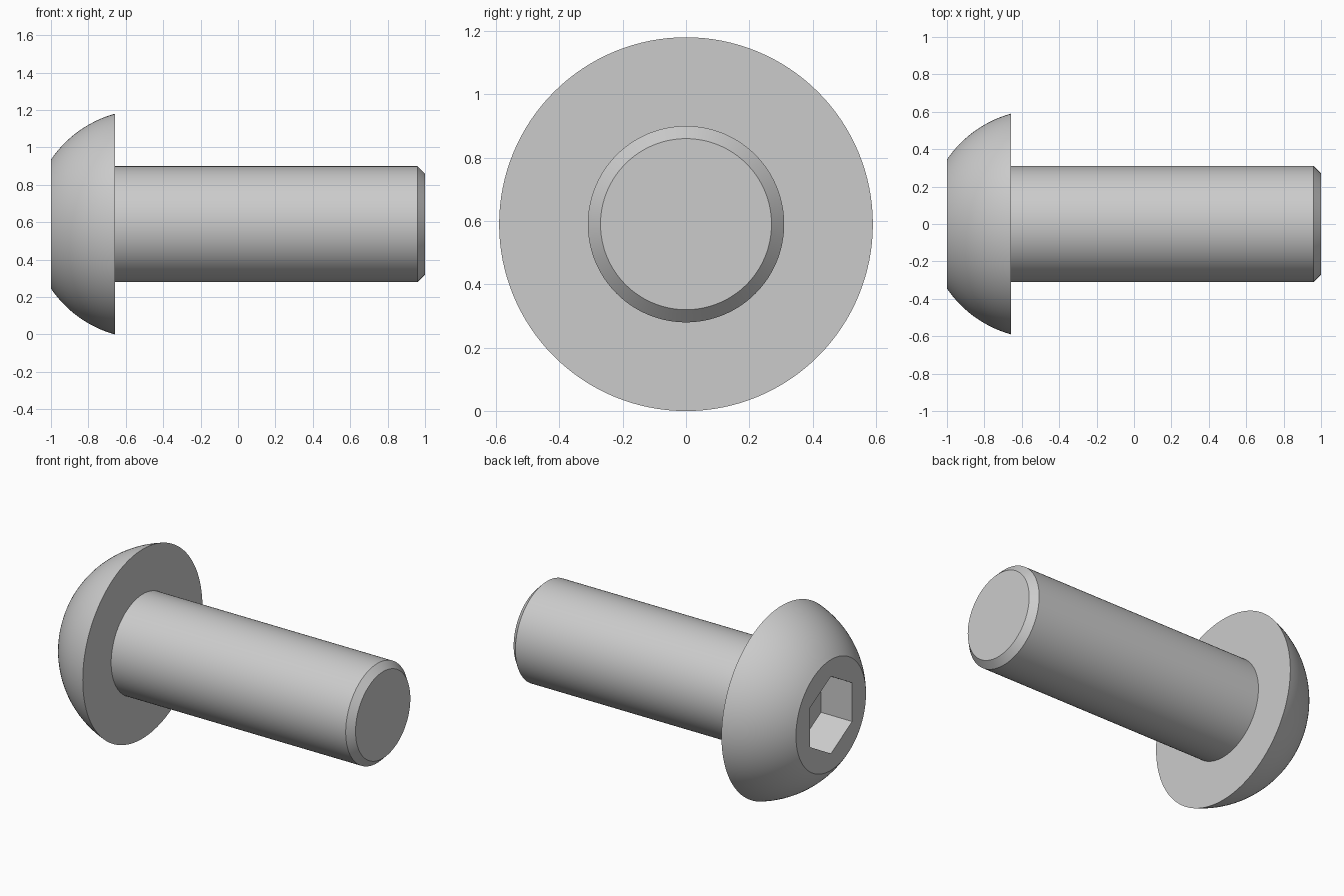
import bpy, bmesh
from math import cos, sin, pi, radians, sqrt, atan2
from mathutils import Matrix

if "Cube" in bpy.data.objects:
    bpy.data.objects.remove(bpy.data.objects["Cube"])

AXIS_Z = 0.59      # height of the screw axis
SEGS = 128


def make_object(name, bm):
    bmesh.ops.recalc_face_normals(bm, faces=bm.faces)
    mesh = bpy.data.meshes.new(name)
    bm.to_mesh(mesh)
    bm.free()
    obj = bpy.data.objects.new(name, mesh)
    bpy.context.collection.objects.link(obj)
    return obj


def lathe_x(name, profile):
    """Revolve (x, radius) points around the screw axis and cap both ends."""
    bm = bmesh.new()
    rings = [[bm.verts.new((x, r * sin(2 * pi * i / SEGS), AXIS_Z + r * cos(2 * pi * i / SEGS)))
              for i in range(SEGS)] for x, r in profile]
    for a, b in zip(rings, rings[1:]):
        for i in range(SEGS):
            j = (i + 1) % SEGS
            bm.faces.new((a[i], a[j], b[j], b[i]))
    bm.faces.new(rings[0])
    bm.faces.new(rings[-1])
    return make_object(name, bm)


# Domed head profile: arc centred on the axis, from the flat top to the rim
head_x, rim_r, top_r, shank_r, chamfer = -0.658, 0.59, 0.345, 0.31, 0.04
h = head_x + 1
u = (rim_r**2 - top_r**2 - h**2) / (2 * h)
centre, radius = head_x + u, sqrt(u**2 + rim_r**2)
a0, a1 = atan2(top_r, h + u), atan2(rim_r, u)
dome = []
for i in range(17):
    a = a0 + (a1 - a0) * i / 16
    dome.append((centre - radius * cos(a), radius * sin(a)))

# Head, shank and chamfered tip as one turned body
screw = lathe_x("button_head_screw", dome + [
    (head_x, shank_r), (1 - chamfer, shank_r), (1, shank_r - chamfer)])

# Hex socket cutter, corners pointing up and down
depth, hex_r = 0.215, 0.241
bm = bmesh.new()
bmesh.ops.create_cone(bm, cap_ends=True, segments=6, radius1=hex_r, radius2=hex_r, depth=2 * depth)
# the cone's first corner lies on local y; send y to world z and z to world x
first = max(bm.verts, key=lambda v: v.co.y)
spin = Matrix.Rotation(pi / 2 - atan2(first.co.y, first.co.x), 4, 'Z')
swap = Matrix(((0, 0, 1, -1), (1, 0, 0, 0), (0, 1, 0, AXIS_Z), (0, 0, 0, 1)))
bmesh.ops.transform(bm, matrix=swap @ spin, verts=bm.verts)
cutter = make_object("hex_socket_cutter", bm)
cutter.hide_render = True

# Cut the socket
mod = screw.modifiers.new("socket", 'BOOLEAN')
mod.operation = 'DIFFERENCE'
mod.solver = 'EXACT'
mod.object = cutter
bpy.context.view_layer.objects.active = screw
screw.select_set(True)
bpy.ops.object.modifier_apply(modifier=mod.name)
bpy.data.objects.remove(cutter)

bpy.ops.object.shade_smooth_by_angle(angle=radians(25))
